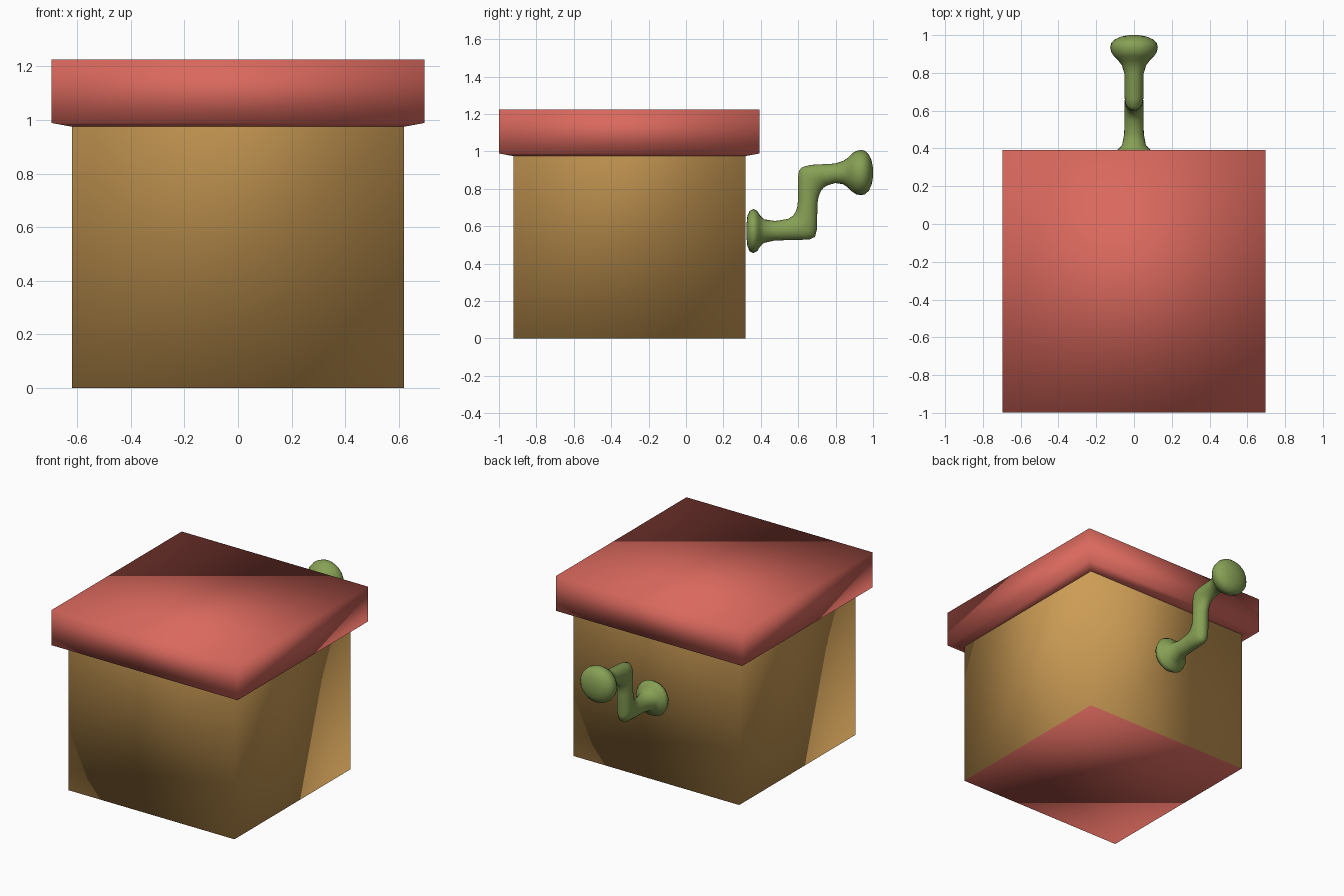
import bpy, bmesh, math

if "Cube" in bpy.data.objects:
    bpy.data.objects.remove(bpy.data.objects["Cube"])


def material(name, rgb):
    m = bpy.data.materials.new(name)
    m.diffuse_color = (*rgb, 1)
    m.use_nodes = True
    m.node_tree.nodes["Principled BSDF"].inputs["Base Color"].default_value = m.diffuse_color
    return m


RED = material("red", (0.70, 0.14, 0.11))
TAN = material("tan", (0.60, 0.33, 0.09))
GREEN = material("green", (0.24, 0.35, 0.09))


def loft(name, rings, mats, cap_start=True, cap_end=True):
    """Skin a list of equal-length point rings into a smooth mesh."""
    bm = bmesh.new()
    loops = [[bm.verts.new(p) for p in r] for r in rings]
    n = len(loops[0])
    for a, b in zip(loops, loops[1:]):
        for i in range(n):
            j = (i + 1) % n
            bm.faces.new((a[i], a[j], b[j], b[i]))
    if cap_start:
        bm.faces.new(loops[0][::-1]).material_index = len(mats) - 1
    if cap_end:
        bm.faces.new(loops[-1])
    bmesh.ops.recalc_face_normals(bm, faces=bm.faces)
    for f in bm.faces:
        f.smooth = True
    me = bpy.data.meshes.new(name)
    bm.to_mesh(me)
    bm.free()
    for m in mats:
        me.materials.append(m)
    ob = bpy.data.objects.new(name, me)
    bpy.context.collection.objects.link(ob)
    return ob


CY = -0.303  # box centre in y


def square(h, z):
    return [(sx * h, CY + sy * h, z) for sx, sy in ((-1, -1), (1, -1), (1, 1), (-1, 1))]


# Box sides with red bottom, running up into the lid rim
loft("box", [square(0.62, 0), square(0.62, 0.975)], [TAN, RED], cap_end=False)

# Overhanging lid with slightly sloped underside
loft("lid", [square(0.62, 0.975), square(0.696, 0.989), square(0.696, 1.225)],
     [RED], cap_start=False)


# Crank: each ring is an ellipse spanning two outline points in the side view
def ellipse(y0, z0, y1, z1, rx, n=24):
    cy, cz, dy, dz = (y0 + y1) / 2, (z0 + z1) / 2, (y1 - y0) / 2, (z1 - z0) / 2
    ring = []
    for i in range(n):
        t = 2 * math.pi * i / n
        c, s = math.cos(t), math.sin(t)
        ring.append((rx * s, cy + dy * c, cz + dz * c))
    return ring


def disc(y, z, r, rx=None):
    return ellipse(y, z - r, y, z + r, rx or r)


base = [(0.324, 0.04), (0.328, 0.08), (0.340, 0.108), (0.360, 0.118),
        (0.380, 0.108), (0.395, 0.085), (0.417, 0.063)]
bends = [  # lower/right outline, upper/left outline, half width
    (0.476, 0.524, 0.476, 0.628, 0.052),
    (0.600, 0.527, 0.545, 0.639, 0.050),
    (0.660, 0.529, 0.572, 0.656, 0.050),
    (0.690, 0.543, 0.585, 0.675, 0.050),
    (0.700, 0.585, 0.596, 0.705, 0.050),
    (0.703, 0.725, 0.599, 0.750, 0.048),
    (0.708, 0.755, 0.599, 0.865, 0.048),
    (0.719, 0.785, 0.604, 0.895, 0.049),
    (0.735, 0.805, 0.618, 0.914, 0.050),
    (0.755, 0.818, 0.663, 0.928, 0.050),
    (0.797, 0.831, 0.797, 0.935, 0.051)]
knob = [(0.840, 0.062), (0.866, 0.080), (0.888, 0.102), (0.910, 0.116), (0.936, 0.121),
        (0.957, 0.116), (0.977, 0.098), (0.992, 0.066), (1.0, 0.025)]

loft("crank_handle",
     [disc(y, 0.574, r) for y, r in base]
     + [ellipse(*b) for b in bends]
     + [disc(y, 0.887, r, r * 1.04) for y, r in knob], [GREEN])
